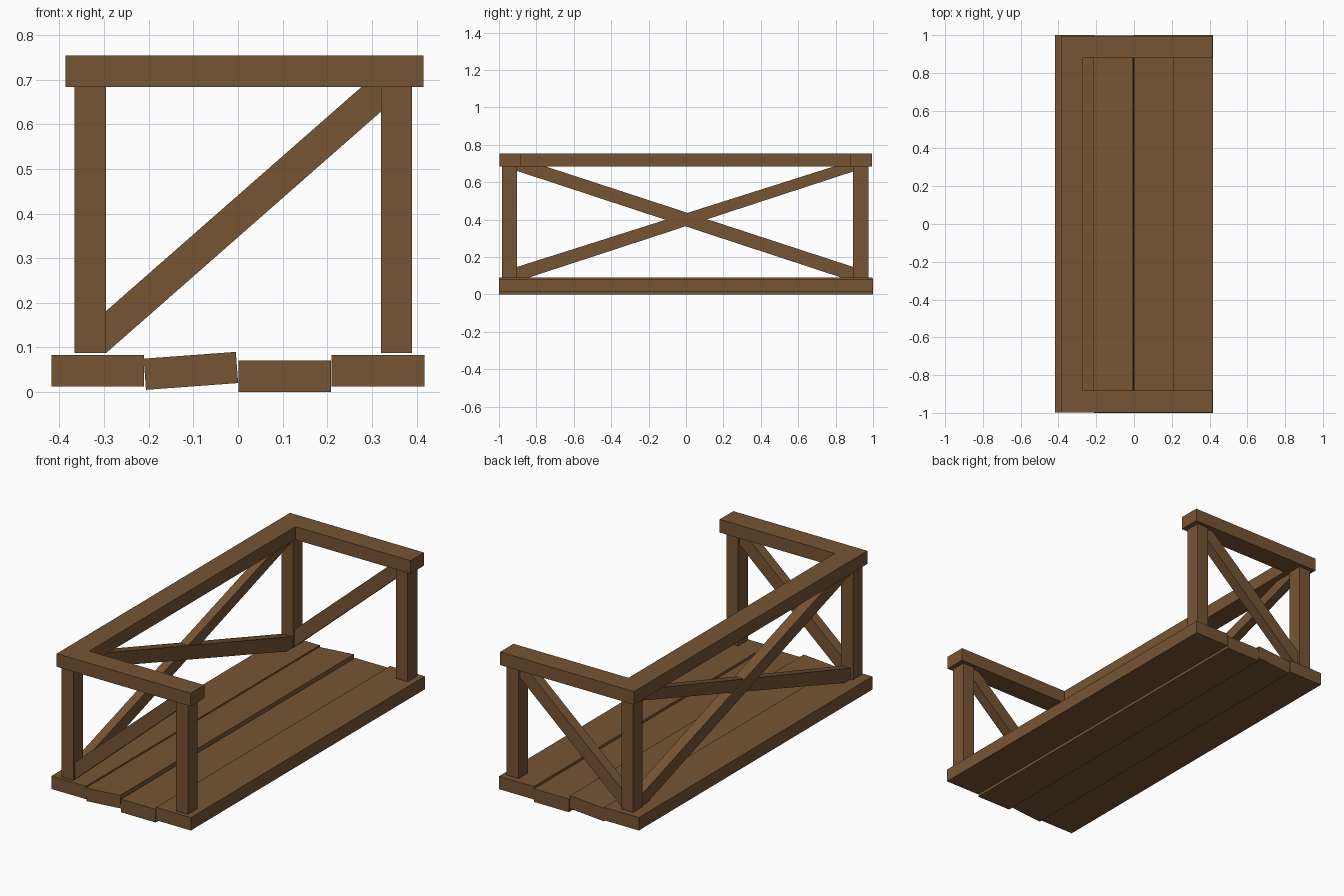
import bpy, bmesh, math
from mathutils import Vector

if "Cube" in bpy.data.objects:
    bpy.data.objects.remove(bpy.data.objects["Cube"])

wood = bpy.data.materials.new("brown_wood")
wood.diffuse_color = (0.184, 0.091, 0.034, 1)
wood.use_nodes = True
wood.node_tree.nodes["Principled BSDF"].inputs["Base Color"].default_value = wood.diffuse_color


def prism(name, points, offset):
    """Extrude a flat outline along an offset vector."""
    bm = bmesh.new()
    face = bm.faces.new([bm.verts.new(p) for p in points])
    ext = bmesh.ops.extrude_face_region(bm, geom=[face])
    verts = [g for g in ext["geom"] if isinstance(g, bmesh.types.BMVert)]
    bmesh.ops.translate(bm, verts=verts, vec=Vector(offset))
    bmesh.ops.recalc_face_normals(bm, faces=bm.faces)
    mesh = bpy.data.meshes.new(name)
    bm.to_mesh(mesh)
    bm.free()
    mesh.materials.append(wood)
    obj = bpy.data.objects.new(name, mesh)
    bpy.context.collection.objects.link(obj)
    return obj


def box(name, x0, x1, y0, y1, z0, z1):
    pts = [(x0, y0, z0), (x1, y0, z0), (x1, y0, z1), (x0, y0, z1)]
    return prism(name, pts, (0, y1 - y0, 0))


# Floor planks: one tilted, one sunk slightly
box("outer_left_plank", -0.418, -0.211, -0.997, 1.0, 0.013, 0.083)
tilted = box("tilted_plank", -0.1035, 0.1035, -1.0, 0.997, -0.035, 0.035)
tilted.location = (-0.1055, 0, 0.0475)
tilted.rotation_euler = (0, -math.radians(4.2), 0)
box("sunken_plank", 0.001, 0.208, -1.0, 1.0, 0.0, 0.071)
box("outer_right_plank", 0.210, 0.418, -1.0, 1.0, 0.013, 0.083)

# Corner posts
for side, x0, x1 in (("left", -0.366, -0.296), ("right", 0.320, 0.390)):
    for end, y0, y1 in (("front", -0.985, -0.903), ("back", 0.893, 0.975)):
        box(f"{end}_{side}_post", x0, x1, y0, y1, 0.087, 0.684)

# U-shaped top rail, open on the right side
rail = [(-0.386, -0.998), (0.416, -0.998), (0.416, -0.882), (-0.272, -0.882),
        (-0.272, 0.880), (0.416, 0.880), (0.416, 0.995), (-0.386, 0.995)]
prism("top_rail", [(x, y, 0.683) for x, y in rail], (0, 0, 0.071))

# Single diagonal brace at each end, cut flush to the posts and rail
end_brace = [(-0.296, 0.087), (0.320, 0.628), (0.320, 0.683),
             (0.276, 0.683), (-0.296, 0.181)]
for end, y in (("front", -0.944), ("back", 0.934)):
    prism(f"{end}_brace", [(x, y - 0.028, z) for x, z in end_brace], (0, 0.056, 0))

# Crossed braces along the left side
rising = [(-0.903, 0.087), (-0.85, 0.087), (0.893, 0.657),
          (0.893, 0.684), (0.79, 0.684), (-0.903, 0.147)]
falling = [(-0.903, 0.660), (0.84, 0.087), (0.893, 0.087),
           (0.893, 0.147), (-0.75, 0.684), (-0.903, 0.684)]
prism("rising_side_brace", [(-0.352, y, z) for y, z in rising], (0.048, 0, 0))
prism("falling_side_brace", [(-0.357, y, z) for y, z in falling], (0.058, 0, 0))
